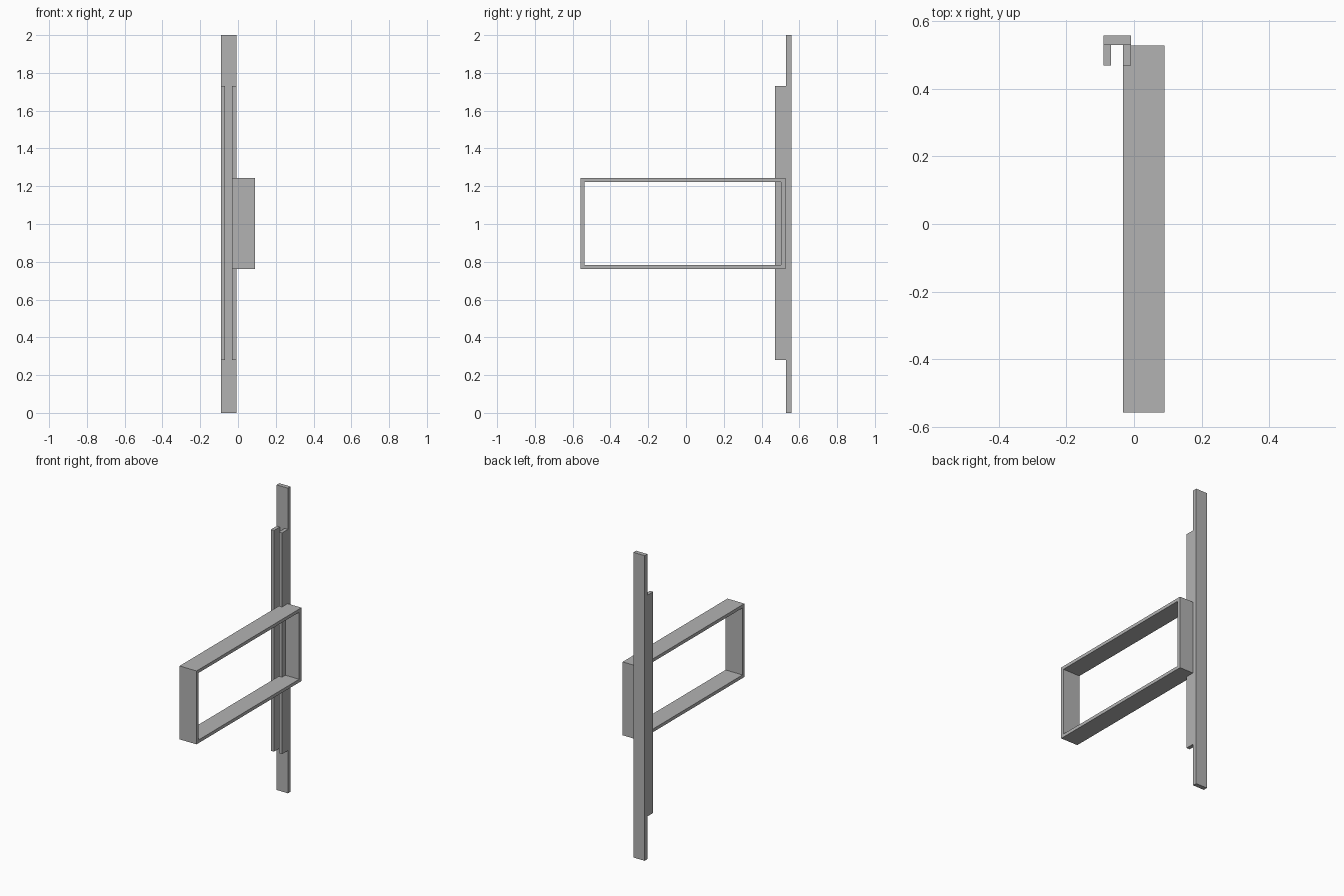
import bpy
import bmesh

cube = bpy.data.objects.get("Cube")
if cube:
    bpy.data.objects.remove(cube, do_unlink=True)

# Single neutral grey material
grey = bpy.data.materials.new("neutral_grey")
grey.use_nodes = True
colour = (0.45, 0.45, 0.45, 1)
grey.diffuse_color = colour
grey.node_tree.nodes["Principled BSDF"].inputs["Base Color"].default_value = colour


def add_object(name, bm):
    bmesh.ops.recalc_face_normals(bm, faces=bm.faces)
    mesh = bpy.data.meshes.new(name)
    bm.to_mesh(mesh)
    bm.free()
    mesh.materials.append(grey)
    obj = bpy.data.objects.new(name, mesh)
    bpy.context.collection.objects.link(obj)
    return obj


def box(name, x, y, z):
    """Box from (low, high) ranges on each axis."""
    bm = bmesh.new()
    bmesh.ops.create_cube(bm, size=1)
    for v in bm.verts:
        v.co = [r[0] if c < 0 else r[1] for c, r in zip(v.co, (x, y, z))]
    return add_object(name, bm)


def rectangular_frame(name, x, outer_y, outer_z, inner_y, inner_z):
    """Hollow rectangle in the YZ plane, extruded along x."""
    bm = bmesh.new()
    rings = []
    for px in x:
        for (y0, y1), (z0, z1) in ((outer_y, outer_z), (inner_y, inner_z)):
            corners = ((y0, z0), (y1, z0), (y1, z1), (y0, z1))
            rings.append([bm.verts.new((px, y, z)) for y, z in corners])
    near_out, near_in, far_out, far_in = rings
    for a, b in ((near_out, near_in), (far_out, far_in),
                 (near_out, far_out), (near_in, far_in)):
        for i in range(4):
            j = (i + 1) % 4
            bm.faces.new((a[i], a[j], b[j], b[i]))
    return add_object(name, bm)


# Tall back plate with two shorter guide rails on its front
box("back_plate", (-0.091, -0.009), (0.53, 0.558), (0, 2))
for name, x in (("right_rail", (-0.091, -0.068)), ("left_rail", (-0.033, -0.009))):
    box(name, x, (0.47, 0.53), (0.28, 1.73))

# Projecting rectangular loop
rectangular_frame("loop_frame", (-0.033, 0.09),
                  (-0.558, 0.528), (0.763, 1.244),
                  (-0.538, 0.504), (0.784, 1.223))
